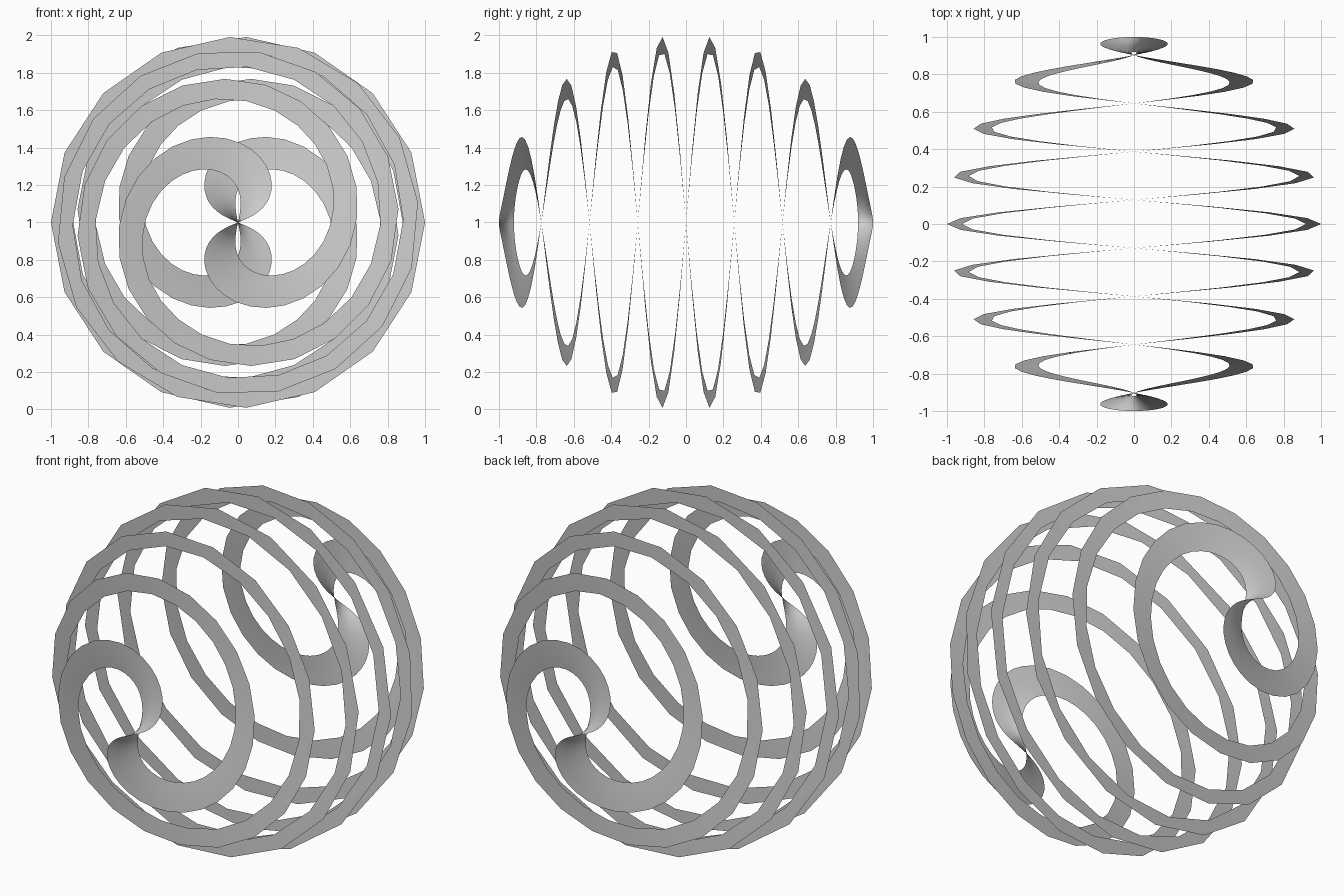
import bpy
import bmesh
import math

cube = bpy.data.objects.get("Cube")
if cube:
    bpy.data.objects.remove(cube, do_unlink=True)

STEPS = 200          # segments along the closed ribbon
ROWS = 4             # strips across the ribbon
OUTER, INNER = 1.0, 0.92
TWIST = 12.18        # radians of turn per unit along y


def helicoid_point(radius, t):
    """Point where a helicoid around the y axis meets a sphere."""
    y = radius * math.sin(t)
    r = radius * math.cos(t)
    return (r * math.cos(TWIST * y), y, 1 + r * math.sin(TWIST * y))


# Grey material
grey = bpy.data.materials.new("plain grey")
grey.use_nodes = True
colour = (0.6, 0.6, 0.6, 1)
grey.diffuse_color = colour
grey.node_tree.nodes["Principled BSDF"].inputs["Base Color"].default_value = colour

# Closed ribbon: a helicoid cut to a thin spherical shell
bm = bmesh.new()
rings = []
for i in range(STEPS):
    t = 2 * math.pi * i / STEPS
    rings.append([bm.verts.new(helicoid_point(OUTER + (INNER - OUTER) * j / ROWS, t))
                  for j in range(ROWS + 1)])
for i, ring in enumerate(rings):
    following = rings[(i + 1) % STEPS]
    for j in range(ROWS):
        bm.faces.new((ring[j], following[j], following[j + 1], ring[j + 1]))
for face in bm.faces:
    face.smooth = True

mesh = bpy.data.meshes.new("spiral_ribbon")
bm.to_mesh(mesh)
bm.free()
mesh.materials.append(grey)
ribbon = bpy.data.objects.new("spiral_ribbon", mesh)
bpy.context.collection.objects.link(ribbon)
